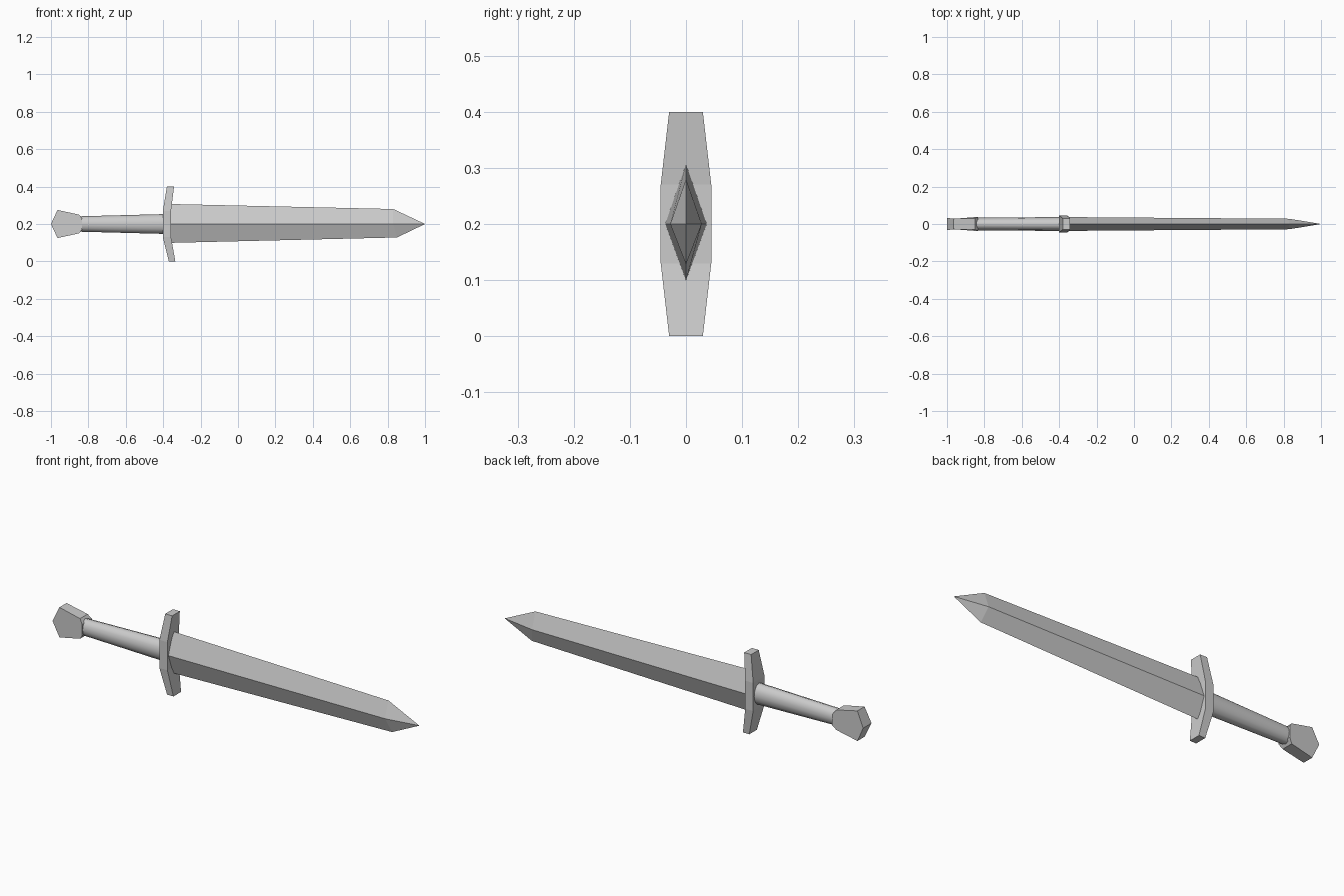
import bpy, bmesh, math

if "Cube" in bpy.data.objects:
    bpy.data.objects.remove(bpy.data.objects["Cube"], do_unlink=True)

MID = 0.2  # height of the long axis

steel = bpy.data.materials.new("grey steel")
steel.use_nodes = True
steel.diffuse_color = (0.6, 0.6, 0.6, 1)
steel.node_tree.nodes["Principled BSDF"].inputs["Base Color"].default_value = (0.6, 0.6, 0.6, 1)


def loft(name, rings, smooth=False):
    """Skin a row of equal-sized point rings; one-point rings become tips."""
    bm = bmesh.new()
    rows = [[bm.verts.new(p) for p in ring] for ring in rings]
    for a, b in zip(rows, rows[1:]):
        n = max(len(a), len(b))
        for i in range(n):
            j = (i + 1) % n
            if len(b) == 1:
                bm.faces.new((a[i], a[j], b[0]))
            else:
                bm.faces.new((a[i], a[j], b[j], b[i]))
    for row in (rows[0], rows[-1]):
        if len(row) > 2:
            bm.faces.new(row)
    bmesh.ops.recalc_face_normals(bm, faces=bm.faces)
    mesh = bpy.data.meshes.new(name)
    bm.to_mesh(mesh)
    bm.free()
    mesh.materials.append(steel)
    obj = bpy.data.objects.new(name, mesh)
    bpy.context.collection.objects.link(obj)
    if smooth:
        bpy.ops.object.select_all(action="DESELECT")
        obj.select_set(True)
        bpy.context.view_layer.objects.active = obj
        bpy.ops.object.shade_smooth_by_angle(angle=math.radians(50))
    return obj


def ellipse(x, ry, rz, sides):
    """Upright elliptical ring around the long axis."""
    turns = [2 * math.pi * i / sides for i in range(sides)]
    return [(x, ry * math.cos(t), MID + rz * math.sin(t)) for t in turns]


def slab(z, x0, x1, y):
    """Level rectangle used to build the guard from bottom to top."""
    return [(x0, -y, z), (x1, -y, z), (x1, y, z), (x0, y, z)]


def plate(profile, y_scale):
    """Pommel outline pushed to one depth."""
    return [(x, y_scale * w, MID + h) for x, h, w in profile]


# Blade: diamond section tapering to a point
def diamond(x, y, top, bottom):
    return [(x, -y, MID), (x, 0, bottom), (x, y, MID), (x, 0, top)]


shoulder = diamond(0.83, 0.028, 0.28, 0.128)
shoulder[1] = (0.85, 0, 0.128)
loft("blade", [diamond(-0.37, 0.037, 0.307, 0.099), shoulder, [(1, 0, MID)]])

# Guard: bar thick in the middle, its arms swept towards the blade
loft("guard", [
    slab(0, -0.37, -0.335, 0.03),
    slab(0.13, -0.402, -0.358, 0.045),
    slab(0.27, -0.402, -0.358, 0.045),
    slab(0.4, -0.38, -0.342, 0.03),
])

# Grip: smooth handle, slightly wider at the guard
loft("grip", [ellipse(-0.85, 0.034, 0.041, 12), ellipse(-0.39, 0.037, 0.053, 12)], True)

# Pommel: hexagonal wedge with its narrow rim towards the grip
half = [(-1, 0, 0.033), (-0.965, 0.075, 0.028), (-0.85, 0.05, 0.03), (-0.833, 0.028, 0.038)]
outline = half + [(x, -h, w) for x, h, w in reversed(half[1:])]
loft("pommel", [plate(outline, -1), plate(outline, 1)])
